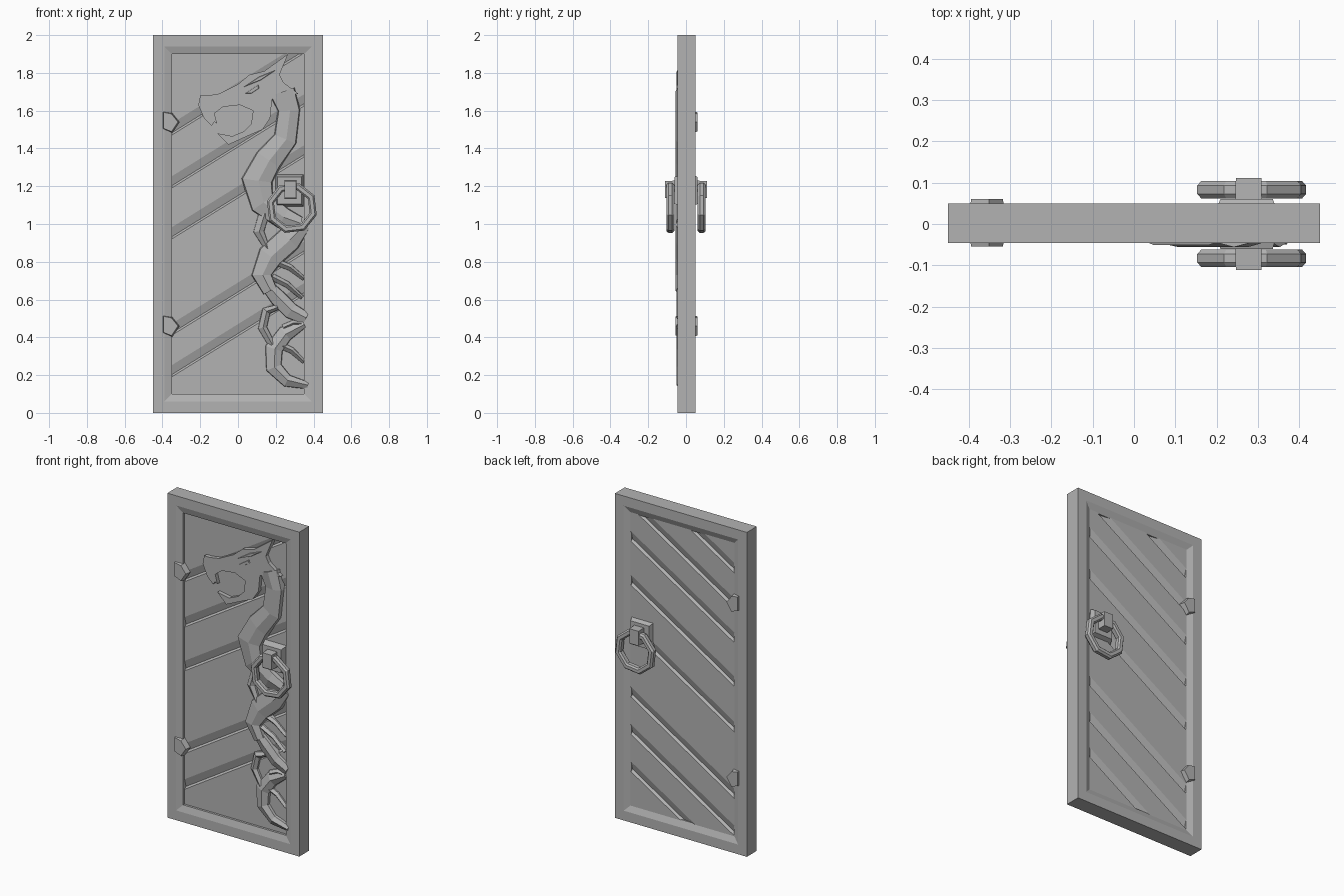
import bpy
import bmesh
import math
from mathutils import Vector, Matrix

if "Cube" in bpy.data.objects:
    bpy.data.objects.remove(bpy.data.objects["Cube"])

grey = bpy.data.materials.new("stone grey")
grey.use_nodes = True
tone = (0.45, 0.45, 0.45, 1)
grey.diffuse_color = tone
grey.node_tree.nodes["Principled BSDF"].inputs["Base Color"].default_value = tone

FRONT, BACK = -0.046, 0.05      # frame faces
PANEL_FRONT, PANEL_BACK = -0.02, 0.035
SLOPE = 0.62                    # rise of the diagonal planks


def finish(bm, name):
    """Turn a bmesh into a flat shaded grey object."""
    bmesh.ops.recalc_face_normals(bm, faces=bm.faces[:])
    mesh = bpy.data.meshes.new(name)
    bm.to_mesh(mesh)
    bm.free()
    mesh.materials.append(grey)
    obj = bpy.data.objects.new(name, mesh)
    bpy.context.collection.objects.link(obj)
    return obj


def loft(name, rings, closed=False):
    """Skin a list of equally long vertex rings."""
    bm = bmesh.new()
    loops = [[bm.verts.new(p) for p in ring] for ring in rings]
    pairs = list(zip(loops, loops[1:]))
    if closed:
        pairs.append((loops[-1], loops[0]))
    for a, b in pairs:
        for i in range(len(a)):
            j = (i + 1) % len(a)
            bm.faces.new((a[i], a[j], b[j], b[i]))
    if not closed:
        bm.faces.new(loops[0])
        bm.faces.new(loops[-1])
    return finish(bm, name)


def outline(points, y, centre=None, scale=1):
    """Place x, z points at depth y, optionally scaled about a centre."""
    cx, cz = centre or (0, 0)
    return [(cx + (x - cx) * scale, y, cz + (z - cz) * scale) for x, z in points]


def slab(name, points, y0, y1, taper=1):
    """Extrude an outline from y0 to y1, tapering the outer face."""
    n = len(points)
    centre = (sum(p[0] for p in points) / n, sum(p[1] for p in points) / n)
    return loft(name, [outline(points, y0), outline(points, y1, centre, taper)])


def box(x0, x1, z0, z1):
    return [(x0, z0), (x1, z0), (x1, z1), (x0, z1)]


def ribbon(name, path, peak):
    """Faceted relief strip: path holds x, z and half width."""
    rings = []
    for i, (x, z, w) in enumerate(path):
        a, b = path[max(i - 1, 0)], path[min(i + 1, len(path) - 1)]
        along = Vector((b[0] - a[0], b[1] - a[1])).normalized()
        side = Vector((-along.y, along.x)) * w
        section = [(-1, PANEL_FRONT + 0.01), (-0.9, peak + 0.018), (0.1, peak),
                   (0.9, peak + 0.014), (1, PANEL_FRONT + 0.01)]
        rings.append([(x + side.x * k, y, z + side.y * k) for k, y in section])
    return loft(name, rings)


# Frame with a sloped inner edge on both faces
def frame_ring(inset, y):
    return outline(box(-0.45 + inset, 0.45 - inset, inset, 2 - inset), y)


loft("door_frame", [frame_ring(*r) for r in (
    (0, FRONT), (0.06, FRONT), (0.1, -0.034), (0.1, 0.033), (0.06, BACK), (0, BACK))],
    closed=True)

# Diagonal planks: a thin block cut along the joints, then pressed into grooves
front_joints = [1.7, 1.42, 1.15, 0.64, 0.42]
back_joints = [1.95, 1.73, 1.52, 1.25, 0.97, 0.56, 0.33, 0.1]
LIP, BASE, DEPTH = 0.012, 0.05, 0.014


def groove(d, joints):
    for j in joints:
        if j - LIP < d <= j:
            return DEPTH * (d - j + LIP) / LIP
        if j < d < j + BASE:
            return DEPTH * (j + BASE - d) / BASE
    return 0


bm = bmesh.new()
bmesh.ops.create_cube(bm, size=1)
for v in bm.verts:
    v.co = (v.co.x * 0.72, PANEL_FRONT if v.co.y < 0 else PANEL_BACK, 1 + v.co.z * 1.82)
for joint in front_joints + back_joints:
    for d in (joint - LIP, joint, joint + BASE):
        bmesh.ops.bisect_plane(bm, geom=bm.verts[:] + bm.edges[:] + bm.faces[:],
                               plane_co=(0, 0, d), plane_no=(-SLOPE, 0, 1))
for v in bm.verts:
    d = round(v.co.z - SLOPE * v.co.x, 5)
    if v.co.y < 0:
        v.co.y += groove(d, front_joints)
    else:
        v.co.y -= groove(d, back_joints)
finish(bm, "plank_panel")

# Hinge studs on both faces
stud = [(-0.4, 0.06), (-0.35, 0.05), (-0.31, 0), (-0.35, -0.06), (-0.4, -0.04)]
for label, z in (("upper", 1.54), ("lower", 0.46)):
    points = [(x, z + dz) for x, dz in stud]
    slab(label + "_front_stud", points, PANEL_FRONT, -0.055, 0.85)
    slab(label + "_back_stud", points, PANEL_BACK - 0.01, 0.06, 0.85)

# Ring handles on both faces
for label, s, inner in (("front", -1, PANEL_FRONT), ("back", 1, PANEL_BACK)):
    slab(label + "_handle_plate", box(0.195, 0.35, 1.09, 1.265), inner - s * 0.01, s * 0.06, 0.82)
    slab(label + "_handle_knob", box(0.245, 0.31, 1.135, 1.23), s * 0.04, s * 0.112, 0.95)
    rings = []
    for i in range(8):
        turn = Matrix.Rotation(math.tau * (i + 0.35) / 8, 3, "Y")
        section = [(0.098, 0.012), (0.107, 0.021), (0.127, 0.021),
                   (0.137, 0.01), (0.137, -0.01), (0.127, -0.021),
                   (0.107, -0.021), (0.098, -0.012)]
        rings.append([turn @ Vector((r, y, 0)) + Vector((0.285, s * 0.083, 1.085))
                      for r, y in section])
    loft(label + "_handle_ring", rings, closed=True)

# Carved beast head with an open mouth
head = [(0.265, 1.9), (0.14, 1.81), (0.06, 1.79), (0, 1.74), (-0.1, 1.69), (-0.16, 1.68),
        (-0.2, 1.68), (-0.21, 1.63), (-0.18, 1.56), (-0.14, 1.52), (-0.125, 1.54),
        (-0.11, 1.53), (-0.125, 1.585), (-0.08, 1.62), (0.01, 1.63), (0.08, 1.6),
        (0.07, 1.53), (0.03, 1.49), (-0.03, 1.465), (-0.11, 1.48), (-0.05, 1.42),
        (0.06, 1.47), (0.13, 1.5), (0.17, 1.56), (0.18, 1.66), (0.32, 1.69),
        (0.24, 1.75), (0.22, 1.79)]
slab("beast_head", head, PANEL_FRONT + 0.015, -0.044)
slab("beast_eye", [(0.035, 1.69), (0.11, 1.74), (0.115, 1.72), (0.07, 1.69)], -0.04, -0.049, 0.8)
slab("beast_brow", [(0.02, 1.72), (0.12, 1.76), (0.21, 1.82), (0.11, 1.78)], -0.04, -0.051, 0.7)

# Coiling body behind the handle
ribbon("beast_neck", [(0.235, 1.7, 0.07), (0.27, 1.6, 0.06), (0.25, 1.45, 0.065),
                      (0.16, 1.34, 0.075), (0.1, 1.23, 0.085), (0.13, 1.11, 0.07),
                      (0.24, 1.03, 0.06), (0.33, 1, 0.04)], -0.056)
ribbon("beast_middle_coil", [(0.35, 1, 0.04), (0.27, 0.92, 0.07), (0.17, 0.83, 0.07),
                             (0.125, 0.73, 0.055), (0.17, 0.645, 0.04)], -0.056)
ribbon("beast_cross_coil", [(0.13, 0.7, 0.03), (0.21, 0.61, 0.045), (0.28, 0.54, 0.045),
                            (0.36, 0.5, 0.035)], -0.05)
ribbon("beast_lower_coil", [(0.35, 0.47, 0.02), (0.25, 0.42, 0.045), (0.19, 0.34, 0.05),
                            (0.19, 0.24, 0.045), (0.26, 0.17, 0.035),
                            (0.37, 0.145, 0.02)], -0.05)

# Thin tendrils and fins beside the coils
ribbon("upper_tendril", [(0.14, 1.06, 0.03), (0.11, 0.96, 0.03), (0.155, 0.87, 0.015)], -0.046)
ribbon("lower_tendril", [(0.21, 0.56, 0.015), (0.15, 0.54, 0.025), (0.13, 0.45, 0.025),
                         (0.18, 0.36, 0.02)], -0.046)
fins = [((0.2, 0.8), (0.35, 0.71)), ((0.18, 0.72), (0.34, 0.61)),
        ((0.24, 0.45), (0.35, 0.47)), ((0.22, 0.36), (0.35, 0.27))]
for i, (a, b) in enumerate(fins):
    mid = ((a[0] + b[0]) / 2, (a[1] + b[1]) / 2 + 0.015)
    ribbon("fin_%d" % i, [(*a, 0.02), (*mid, 0.018), (*b, 0.012)], -0.042)
